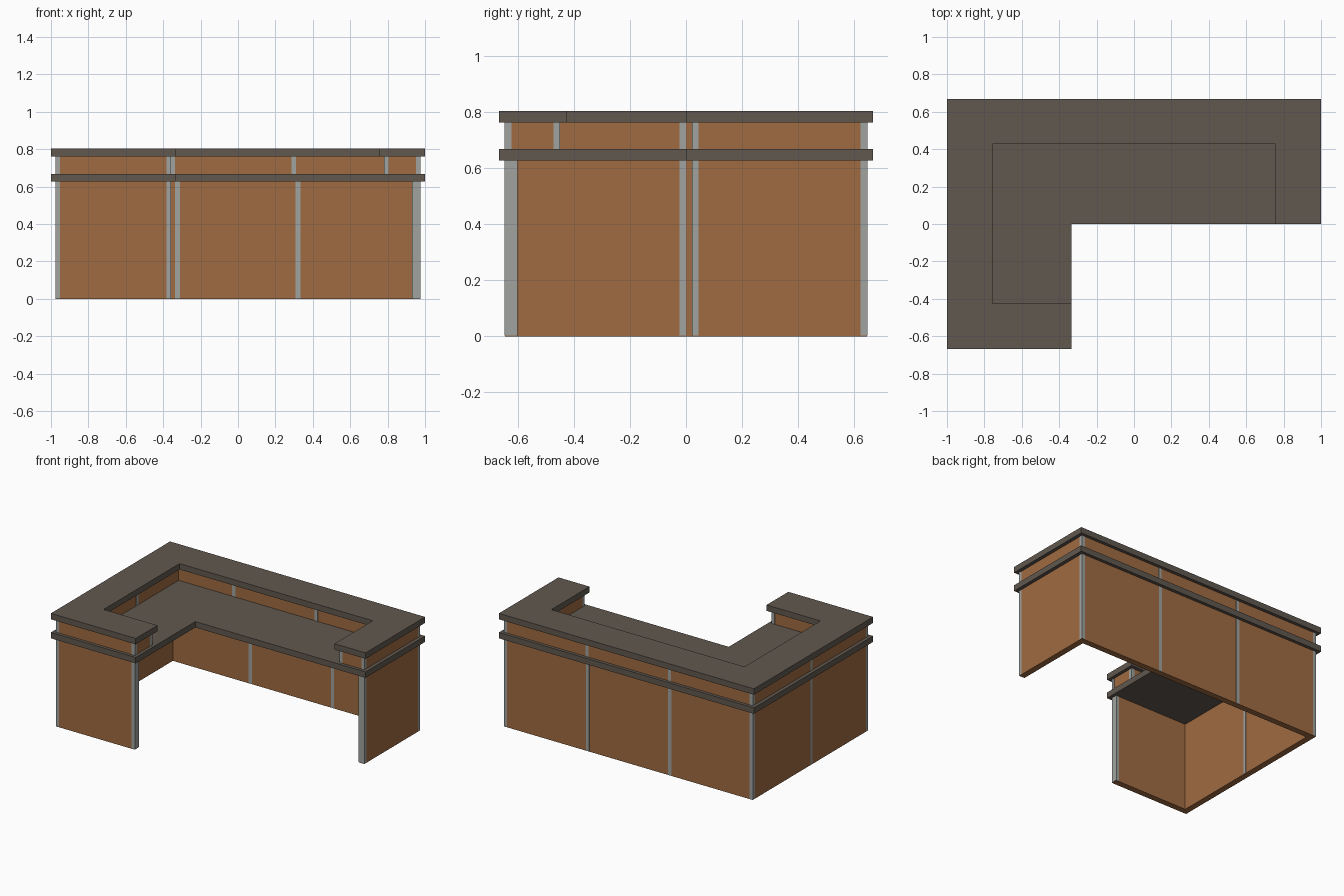
import bpy, bmesh

if "Cube" in bpy.data.objects:
    bpy.data.objects.remove(bpy.data.objects["Cube"])


def material(name, rgb):
    m = bpy.data.materials.new(name)
    m.diffuse_color = (*rgb, 1)
    m.use_nodes = True
    m.node_tree.nodes["Principled BSDF"].inputs["Base Color"].default_value = m.diffuse_color
    return m


DARK = material("dark worktop", (0.120, 0.098, 0.080))
WOOD = material("brown wood", (0.352, 0.147, 0.054))
METAL = material("grey metal", (0.35, 0.37, 0.35))


def prism(name, pts, z0, z1, mat):
    """Extrude a plan outline from z0 up to z1."""
    bm = bmesh.new()
    face = bm.faces.new([bm.verts.new((x, y, z0)) for x, y in pts])
    ext = bmesh.ops.extrude_face_region(bm, geom=[face])
    for v in ext["geom"]:
        if isinstance(v, bmesh.types.BMVert):
            v.co.z = z1
    bmesh.ops.recalc_face_normals(bm, faces=bm.faces)
    me = bpy.data.meshes.new(name)
    bm.to_mesh(me)
    bm.free()
    me.materials.append(mat)
    ob = bpy.data.objects.new(name, me)
    bpy.context.collection.objects.link(ob)


def c_plan(x, y, end_x, end_y, ix, iy, iy2):
    """C-shaped plan: outer half sizes, the two free ends, inner edges."""
    return [(-x, -y), (end_x, -y), (end_x, iy2), (-ix, iy2), (-ix, iy),
            (ix, iy), (ix, end_y), (x, end_y), (x, y), (-x, y)]


E = 0.001  # how far metal trim stands proud of the panels


def post(name, x0, x1, y0, y1, z0, z1):
    prism(name, [(x0 - E, y0 - E), (x1 + E, y0 - E), (x1 + E, y1 + E), (x0 - E, y1 + E)],
          z0, z1, METAL)


X, Y, EX, EY = 0.975, 0.645, -0.358, 0.022   # panel outline and free ends
W, T = 0.022, 0.043                          # post width, wall thickness
LOW = (0.002, 0.63)
UP = (0.66, 0.765)

# Lower panel walls and the raised band above the worktop
prism("lower_walls", c_plan(X, Y, EX, EY, X - T, Y - T, -Y + T), 0, 0.63, WOOD)
prism("riser", c_plan(X, Y, EX, EY, 0.782, 0.452, -0.45), 0.66, 0.765, WOOD)

# L-shaped worktop and C-shaped counter
prism("worktop", [(-1, -0.667), (-0.335, -0.667), (-0.335, 0), (1, 0), (1, 0.667), (-1, 0.667)],
      0.626, 0.668, DARK)
prism("counter", c_plan(1, 0.667, -0.335, 0, 0.757, 0.427, -0.424), 0.761, 0.803, DARK)

# Outer corner posts on both levels
for level, (z0, z1) in (("lower", LOW), ("upper", UP)):
    for sx, sy in ((-1, -1), (-1, 1), (1, 1)):
        cx, cy = sx * (X - W / 2), sy * (Y - W / 2)
        post(level + "_corner_post", cx - W / 2, cx + W / 2, cy - W / 2, cy + W / 2, z0, z1)

# Full-thickness lower posts: wall ends and panel joints
post("front_end_post", EX - W, EX, -Y, -Y + T, *LOW)
post("right_end_post", X - T, X, EY, EY + W, *LOW)
post("left_joint_post", -X, -X + T, -0.023, -0.001, *LOW)
for x in (-0.324, 0.32):
    post("back_joint_post", x - 0.012, x + 0.012, Y - T, Y, *LOW)

# Riser end posts at both sides of each free end
for y in (-Y, -0.45 - W):
    post("riser_front_end_post", EX - W, EX, y, y + W, *UP)
for x in (0.782, X - W):
    post("riser_right_end_post", x, x + W, EY, EY + W, *UP)

# Riser joint posts, outside and inside
for x in (-X, -0.782 - W):
    post("riser_left_post", x, x + W, -0.023, -0.001, *UP)
for x, y in ((-0.323, Y - W), (0.323, Y - W), (-0.349, 0.452), (0.297, 0.452)):
    post("riser_back_post", x - W / 2, x + W / 2, y, y + W, *UP)
